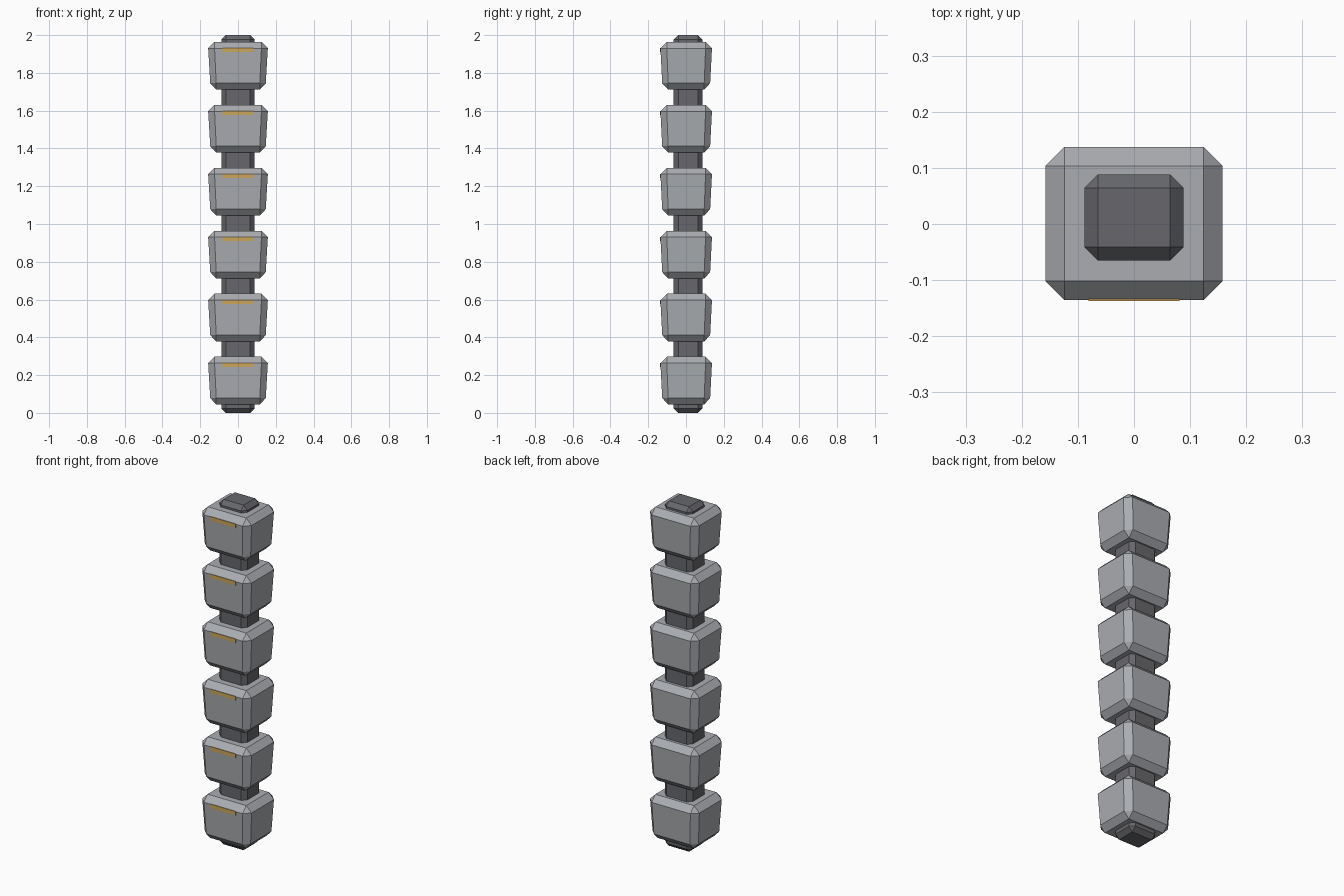
import bpy
import bmesh
from mathutils import Matrix, Vector

if "Cube" in bpy.data.objects:
    bpy.data.objects.remove(bpy.data.objects["Cube"], do_unlink=True)


def material(name, rgb):
    mat = bpy.data.materials.new(name)
    mat.use_nodes = True
    mat.diffuse_color = (*rgb, 1)
    mat.node_tree.nodes["Principled BSDF"].inputs["Base Color"].default_value = (*rgb, 1)
    return mat


LIGHT = material("light grey", (0.40, 0.415, 0.44))
DARK = material("dark grey", (0.135, 0.137, 0.15))
AMBER = material("amber", (0.60, 0.38, 0.10))


def chamfered_box(name, size, centre, mat, chamfer=0.0, taper=1.0):
    """Box with flat chamfers, narrowing towards its base by the taper factor."""
    bm = bmesh.new()
    bmesh.ops.create_cube(bm, size=1, matrix=Matrix.Diagonal((*size, 1)))
    if chamfer:
        bmesh.ops.bevel(bm, geom=bm.edges[:], offset=chamfer, segments=1,
                        profile=0.5, affect='EDGES')
    half = size[2] / 2 - chamfer
    for v in bm.verts:
        t = min(max((v.co.z + half) / (2 * half), 0), 1)
        s = taper + (1 - taper) * t
        v.co.x *= s
        v.co.y *= s
    bmesh.ops.translate(bm, verts=bm.verts[:], vec=Vector(centre))
    bmesh.ops.recalc_face_normals(bm, faces=bm.faces[:])
    mesh = bpy.data.meshes.new(name)
    bm.to_mesh(mesh)
    bm.free()
    mesh.materials.append(mat)
    obj = bpy.data.objects.new(name, mesh)
    bpy.context.collection.objects.link(obj)
    return obj


# Central core, set slightly towards the back
chamfered_box("core", (0.177, 0.153, 2.0), (0, 0.0115, 1.0), DARK, chamfer=0.024)

# Stacked segments, each with a thin marker strip on its front
COUNT = 6
PITCH = 2.0 / COUNT
for i in range(COUNT):
    base = i * PITCH
    chamfered_box(f"segment_{i + 1}", (0.316, 0.273, 0.253),
                  (0, 0.001, base + 0.171), LIGHT, chamfer=0.034, taper=0.93)
    chamfered_box(f"marker_strip_{i + 1}", (0.162, 0.008, 0.022),
                  (0, -0.1335, base + 0.254), AMBER)
